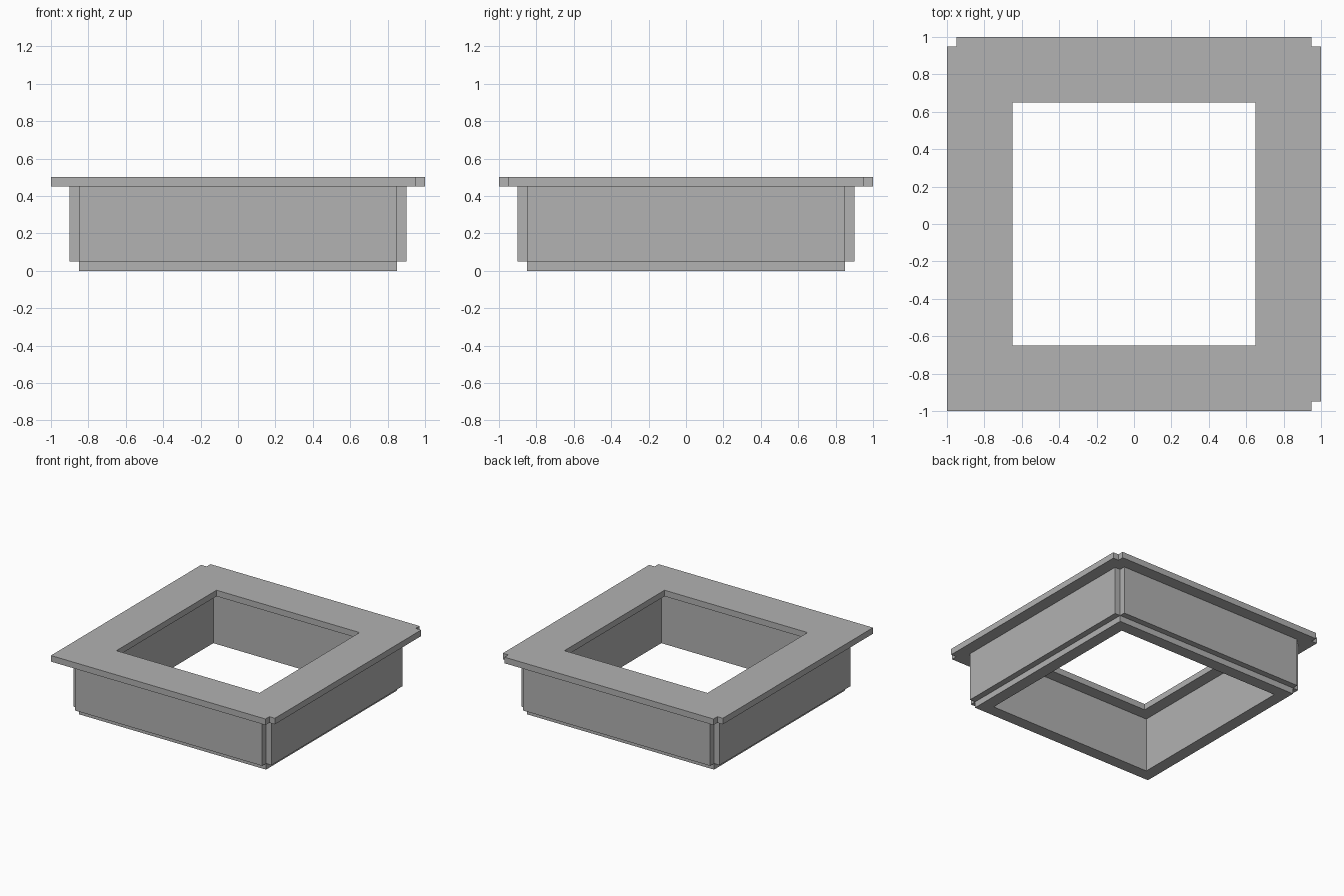
import bpy
import bmesh
from mathutils import Vector

cube = bpy.data.objects.get("Cube")
if cube:
    bpy.data.objects.remove(cube, do_unlink=True)

grey = bpy.data.materials.new("plain grey")
grey.use_nodes = True
colour = (0.445, 0.445, 0.445, 1)
grey.diffuse_color = colour
grey.node_tree.nodes["Principled BSDF"].inputs["Base Color"].default_value = colour

NOTCH = 0.05
# Corners run counterclockwise: front right, front left, back left, back right
CORNERS = [Vector(c) for c in ((-1, -1), (1, -1), (1, 1), (-1, 1))]
SIDES = [Vector(d) for d in ((1, 0), (0, 1), (-1, 0), (0, -1))]


def corner_points(k, half, notched):
    """Outline points around one corner: arriving, innermost, leaving."""
    c = CORNERS[k] * half
    if k not in notched:
        return [c, c, c]
    arrive, leave = c - SIDES[k - 1] * NOTCH, c + SIDES[k] * NOTCH
    return [arrive, arrive + SIDES[k] * NOTCH, leave]


def square_ring(name, half, inner, bottom, top, notched=()):
    """Square frame with optional notched corners, mitred into four sides."""
    bm = bmesh.new()
    for k in range(4):
        n = (k + 1) % 4
        here = corner_points(k, half, notched)
        there = corner_points(n, half, notched)
        loop = here[1:] + there[:2] + [CORNERS[n] * inner, CORNERS[k] * inner]
        # Plain corners repeat their point, so keep each point once
        loop = [p for i, p in enumerate(loop) if (p - loop[i - 1]).length > 1e-5]
        bm.faces.new([bm.verts.new((p.x, p.y, top)) for p in loop])
    bmesh.ops.remove_doubles(bm, verts=bm.verts, dist=1e-5)
    bm.normal_update()
    mesh = bpy.data.meshes.new(name)
    bm.to_mesh(mesh)
    bm.free()
    mesh.materials.append(grey)
    obj = bpy.data.objects.new(name, mesh)
    bpy.context.collection.objects.link(obj)
    solid = obj.modifiers.new("thickness", 'SOLIDIFY')
    solid.thickness = top - bottom
    solid.offset = -1
    return obj


# Base rim, walls with recessed corners, and the wide top flange
square_ring("base_rim", 0.85, 0.75, 0, 0.05)
square_ring("walls", 0.9, 0.75, 0.05, 0.45, notched=(0, 1, 2, 3))
square_ring("top_flange", 1, 0.65, 0.45, 0.5, notched=(1, 2, 3))
